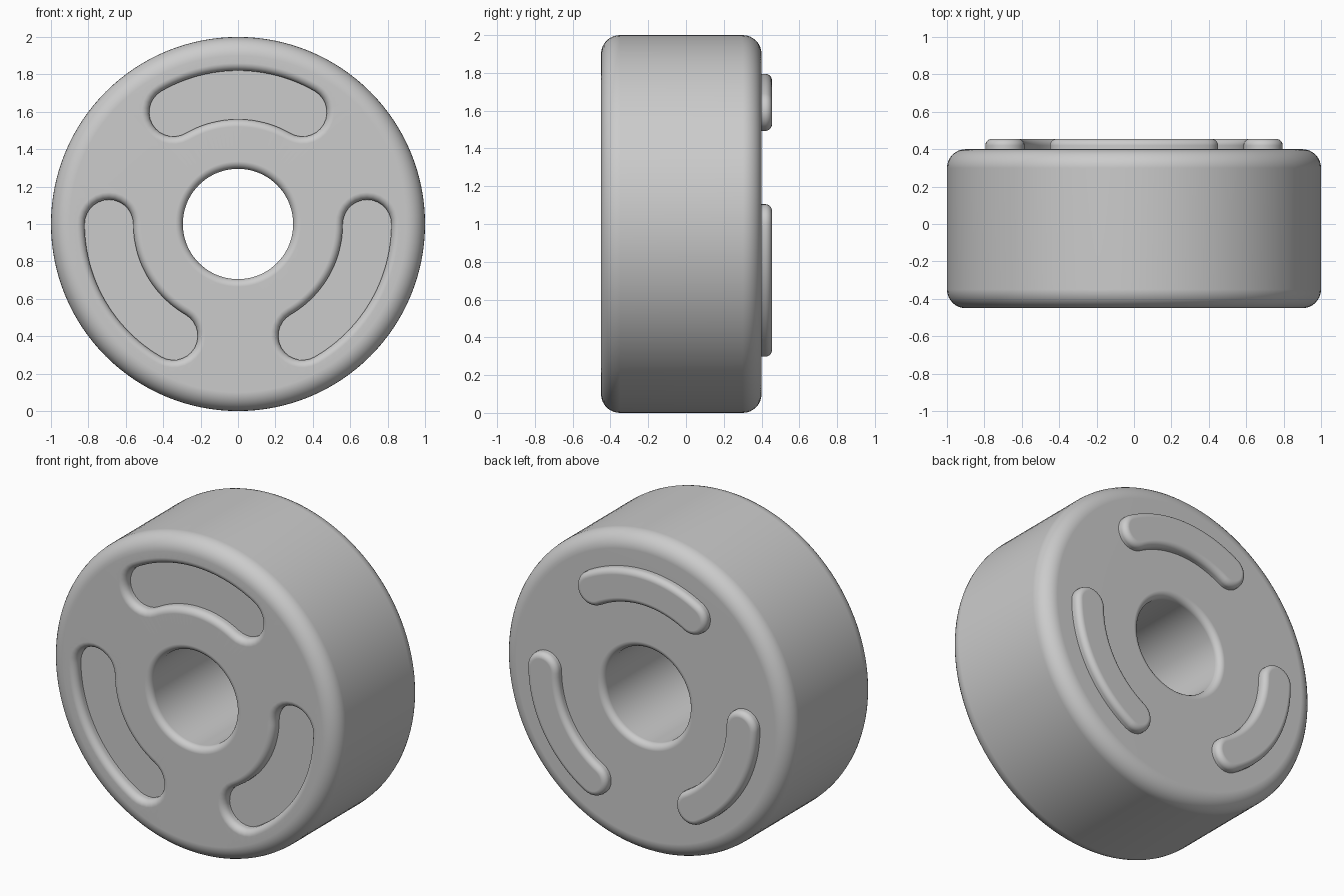
import bpy, bmesh
from math import sin, cos, pi, radians

cube = bpy.data.objects.get("Cube")
if cube:
    bpy.data.objects.remove(cube, do_unlink=True)

CENTRE_Z = 1.0
FRONT, BACK = -0.45, 0.40
SLOT_R, SLOT_HALF = 0.69, radians(30)

grey = bpy.data.materials.new("plain_grey")
grey.use_nodes = True
colour = (0.6, 0.6, 0.6, 1)
grey.diffuse_color = colour
grey.node_tree.nodes["Principled BSDF"].inputs["Base Color"].default_value = colour


def arc(cx, cy, r, start, end, n=8):
    """Points on a quarter-round corner, angles in degrees."""
    return [(cx + r * cos(radians(start + (end - start) * i / n)),
             cy + r * sin(radians(start + (end - start) * i / n))) for i in range(n + 1)]


def make_object(name, bm):
    bmesh.ops.recalc_face_normals(bm, faces=bm.faces)
    mesh = bpy.data.meshes.new(name)
    bm.to_mesh(mesh)
    bm.free()
    mesh.materials.append(grey)
    obj = bpy.data.objects.new(name, mesh)
    bpy.context.collection.objects.link(obj)
    return obj


def activate(obj):
    bpy.ops.object.select_all(action='DESELECT')
    obj.select_set(True)
    bpy.context.view_layer.objects.active = obj


def smooth(obj):
    activate(obj)
    bpy.ops.object.shade_smooth_by_angle(angle=radians(40))
    mod = obj.modifiers.new("flat_normals", 'WEIGHTED_NORMAL')
    mod.keep_sharp = True


def bridge(bm, rings, closed):
    """Join successive rings of vertices with quads."""
    pairs = list(zip(rings, rings[1:]))
    if closed:
        pairs.append((rings[-1], rings[0]))
    for a, b in pairs:
        for i in range(len(a)):
            j = (i + 1) % len(a)
            bm.faces.new((a[i], a[j], b[j], b[i]))


def lathe(name, profile, steps=128):
    """Turn a closed (radius, y) profile around the y axis."""
    bm = bmesh.new()
    rings = [[bm.verts.new((r * sin(2 * pi * k / steps), y, CENTRE_Z + r * cos(2 * pi * k / steps)))
              for k in range(steps)] for r, y in profile]
    bridge(bm, rings, True)
    return make_object(name, bm)


def slot_outline(half_width, turn, n=24, caps=14):
    """Curved capsule outline in x and z, turned around the hub."""
    points = []
    for side in (1, -1):
        # long side, running towards the cap
        r = SLOT_R + side * half_width
        for i in range(1, n):
            t = turn + side * SLOT_HALF * (2 * i / n - 1)
            points.append((r * sin(t), r * cos(t)))
        # round cap
        t = turn + side * SLOT_HALF
        for i in range(caps + 1):
            b = pi * i / caps + (0 if side == 1 else pi)
            u, v = SLOT_R + half_width * cos(b), half_width * sin(b)
            points.append((u * sin(t) + v * cos(t), u * cos(t) - v * sin(t)))
    return points


def slot_solid(name, layers, turn):
    """Stack capsule outlines given as (half width, y)."""
    bm = bmesh.new()
    rings = [[bm.verts.new((x, y, CENTRE_Z + z)) for x, z in slot_outline(w, turn)]
             for w, y in layers]
    bridge(bm, rings, False)
    bm.faces.new(rings[0])
    bm.faces.new(rings[-1])
    return make_object(name, bm)


# Wheel body with a broad outer round and a small round at the bore
RIM, BORE, LIP = 0.1, 0.295, 0.04
body = lathe("wheel_body",
             arc(1 - RIM, FRONT + RIM, RIM, -90, 0)
             + arc(1 - RIM, BACK - RIM, RIM, 0, 90)
             + arc(BORE + LIP, BACK - LIP, LIP, 90, 180)
             + arc(BORE + LIP, FRONT + LIP, LIP, 180, 270))

# Flared grooves in the front, matching rounded ridges on the back
groove = [(0.13, FRONT + 0.06)] + arc(0.17, FRONT + LIP, LIP, 180, 270) + [(0.17, FRONT - 0.05)]
ridge = [(0.105, BACK - 0.02)] + arc(0.07, BACK + 0.02, 0.035, 0, 90)

for name, turn in (("top", 0), ("left", 2 * pi / 3), ("right", -2 * pi / 3)):
    cutter = slot_solid(name + "_groove_cutter", groove, turn)
    cutter.hide_render = True
    activate(body)
    cut = body.modifiers.new("groove", 'BOOLEAN')
    cut.operation, cut.solver, cut.object = 'DIFFERENCE', 'EXACT', cutter
    bpy.ops.object.modifier_apply(modifier=cut.name)
    bpy.data.objects.remove(cutter, do_unlink=True)
    smooth(slot_solid(name + "_ridge", ridge, turn))

smooth(body)
